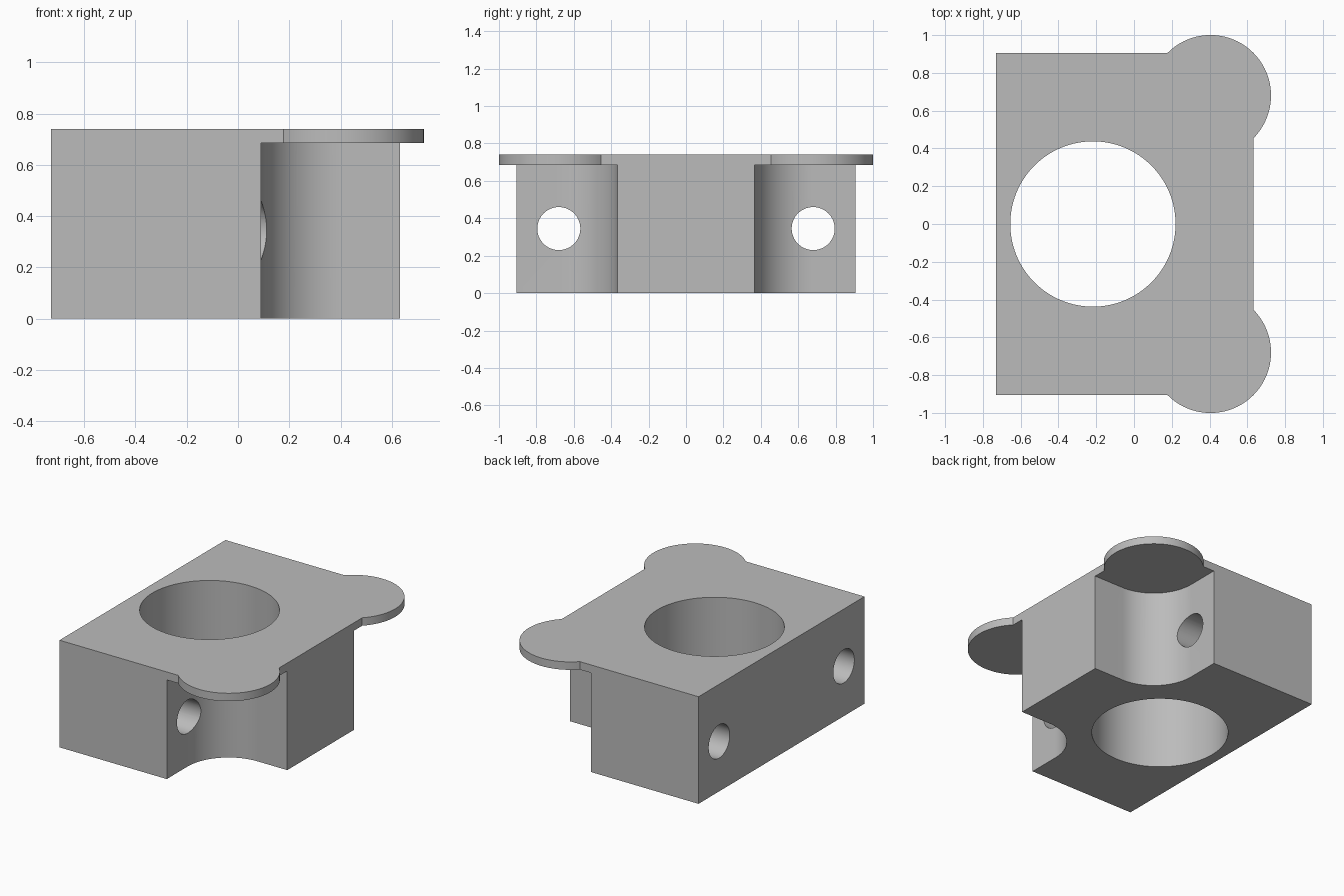
import bpy, bmesh
from math import cos, sin, pi, radians

cube = bpy.data.objects.get("Cube")
if cube:
    bpy.data.objects.remove(cube, do_unlink=True)

# Main sizes
LEFT, RIGHT, DEPTH, HEIGHT = -0.73, 0.632, 0.906, 0.74
LUG_X, LUG_Y, LUG_R = 0.405, 0.68, 0.3205
POCKET_R, POCKET_TOP = 0.315, 0.685

grey = bpy.data.materials.new("plain grey")
grey.use_nodes = True
colour = (0.5, 0.5, 0.5, 1)
grey.diffuse_color = colour
grey.node_tree.nodes["Principled BSDF"].inputs["Base Color"].default_value = colour


def arc(cx, cy, r, start, end, steps):
    angles = [start + (end - start) * i / steps for i in range(steps + 1)]
    return [(cx + r * cos(a), cy + r * sin(a)) for a in angles]


def prism(name, outline, low, high, axis="z"):
    """Extrude a closed outline along z, or a (y, z) outline along x."""
    place = (lambda p: (p[0], p[1], low)) if axis == "z" else (lambda p: (low, p[0], p[1]))
    step = (0, 0, high - low) if axis == "z" else (high - low, 0, 0)
    bm = bmesh.new()
    face = bm.faces.new([bm.verts.new(place(p)) for p in outline])
    new = bmesh.ops.extrude_face_region(bm, geom=[face])["geom"]
    bmesh.ops.translate(bm, vec=step, verts=[v for v in new if isinstance(v, bmesh.types.BMVert)])
    bmesh.ops.recalc_face_normals(bm, faces=bm.faces)
    mesh = bpy.data.meshes.new(name)
    bm.to_mesh(mesh)
    bm.free()
    mesh.materials.append(grey)
    obj = bpy.data.objects.new(name, mesh)
    bpy.context.collection.objects.link(obj)
    return obj


def circle(cx, cy, r, steps=96):
    return arc(cx, cy, r, 0, 2 * pi, steps)[:-1]


def combine(target, tool, operation):
    bpy.context.view_layer.objects.active = target
    mod = target.modifiers.new(tool.name, "BOOLEAN")
    mod.operation, mod.object, mod.solver = operation, tool, "EXACT"
    bpy.ops.object.modifier_apply(modifier=mod.name)
    bpy.data.objects.remove(tool, do_unlink=True)


# Solid block
block = prism("bracket_block", [(LEFT, -DEPTH), (RIGHT, -DEPTH), (RIGHT, DEPTH), (LEFT, DEPTH)], 0, HEIGHT)

# Large vertical bore
combine(block, prism("bore_cutter", circle(-0.2175, 0, 0.4375, 128), -0.2, 1), "DIFFERENCE")

for side in (-1, 1):
    # Corner pocket with a rounded inner corner, closed above by the top plate
    inner = arc(LUG_X, LUG_Y, POCKET_R, pi, pi / 2 * 3, 32)
    pocket = [(LUG_X - POCKET_R, 1.2)] + inner + [(1, LUG_Y - POCKET_R), (1, 1.2)]
    pocket = [(x, side * y) for x, y in pocket]
    combine(block, prism("pocket_cutter", pocket, -0.2, POCKET_TOP), "DIFFERENCE")
    # Cross hole from the left wall into the pocket
    hole = circle(side * LUG_Y, 0.345, 0.115, 64)
    combine(block, prism("hole_cutter", hole, -1, 0.5, "x"), "DIFFERENCE")
    # Round lug on the top plate
    lug = circle(LUG_X, side * LUG_Y, LUG_R)
    combine(block, prism("lug", lug, POCKET_TOP, HEIGHT), "UNION")

# Smooth round walls, keep edges sharp
bpy.ops.object.select_all(action="DESELECT")
block.select_set(True)
bpy.context.view_layer.objects.active = block
bpy.ops.object.shade_smooth_by_angle(angle=radians(30))
